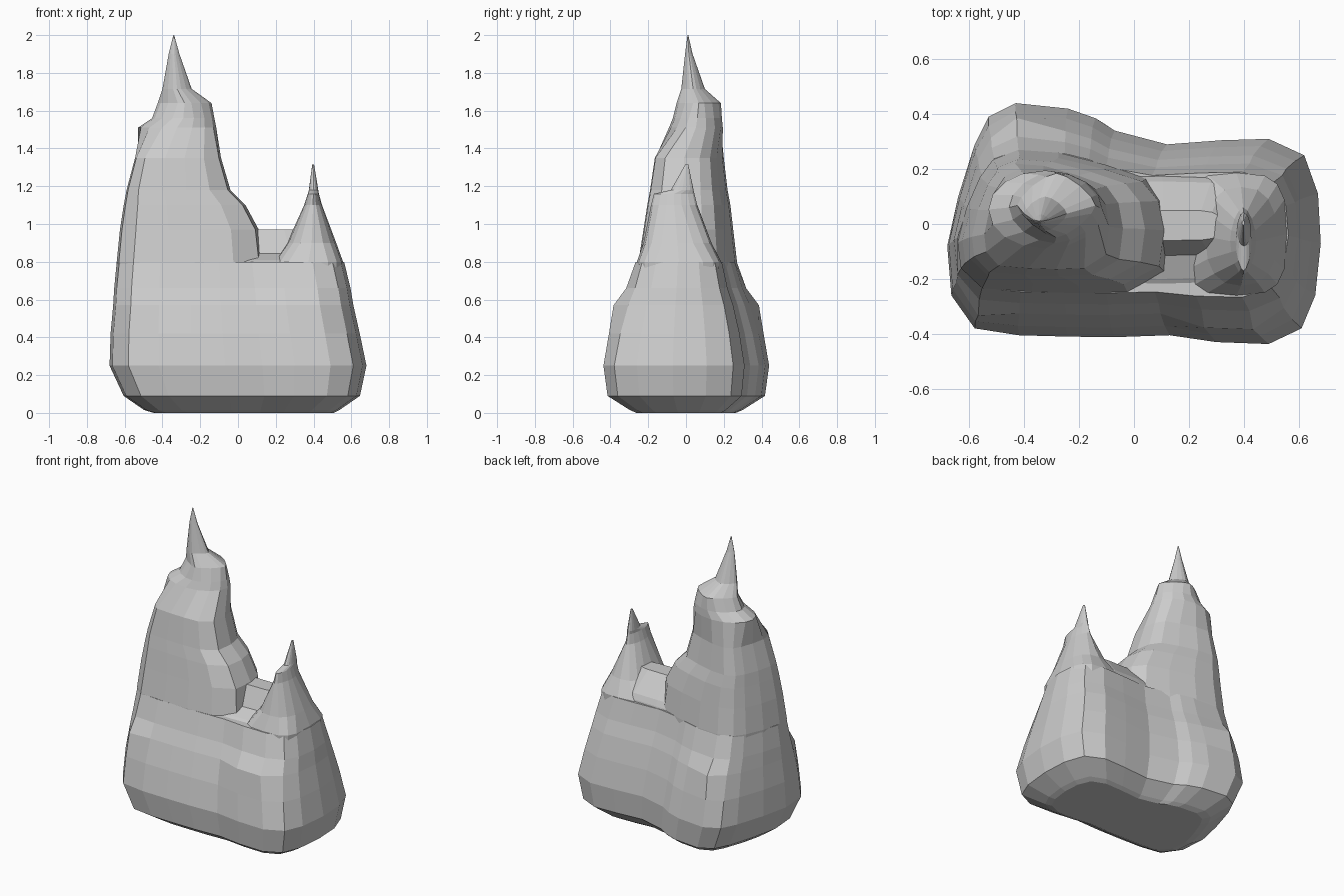
import bpy, bmesh
from math import cos, sin, pi

SIDES = 16

# Footprint of the rock at its widest level
OUTLINE = [(-0.58, -0.38), (-0.42, -0.405), (-0.24, -0.41), (-0.07, -0.412), (0.13, -0.405),
           (0.30, -0.43), (0.49, -0.437), (0.61, -0.38), (0.66, -0.26), (0.68, -0.07),
           (0.67, 0.11), (0.62, 0.25), (0.49, 0.31), (0.32, 0.305), (0.12, 0.29),
           (-0.07, 0.34), (-0.14, 0.385), (-0.24, 0.42), (-0.43, 0.44), (-0.53, 0.39),
           (-0.58, 0.29), (-0.64, 0.10), (-0.68, -0.08), (-0.665, -0.26)]
KNOBS = (0, 5, 6, 18)  # outline points that bulge out as small ledges

# Unit cross-section of the tower: flat front, tapered back
TOWER = [(1, -0.15), (0.94, 0.3), (0.78, 0.6), (0.4, 0.79), (-0.05, 0.96), (-0.43, 1),
         (-0.67, 0.86), (-0.79, 0.62), (-0.92, 0.18), (-1, -0.3), (-0.97, -0.65),
         (-0.77, -0.93), (-0.3, -0.98), (0.15, -1), (0.6, -0.98), (0.95, -0.7)]


def loft(name, rings):
    """Skin a stack of equal-length 3D rings and cap both ends."""
    bm = bmesh.new()
    loops = [[bm.verts.new(p) for p in ring] for ring in rings]
    for lo, hi in zip(loops, loops[1:]):
        for i in range(len(lo)):
            j = (i + 1) % len(lo)
            bm.faces.new((lo[i], lo[j], hi[j], hi[i]))
    bm.faces.new(loops[0][::-1])
    bm.faces.new(loops[-1])
    bmesh.ops.recalc_face_normals(bm, faces=bm.faces)
    me = bpy.data.meshes.new(name)
    bm.to_mesh(me)
    bm.free()
    ob = bpy.data.objects.new(name, me)
    bpy.context.collection.objects.link(ob)
    return ob


def spow(v, e):
    return (abs(v) ** e) * (1 if v >= 0 else -1)


def ring(z, x0, x1, y0, y1, n=0):
    """Ring filling a box: squareness n, or the tower section when n is 0."""
    angles = [2 * pi * i / SIDES for i in range(SIDES)]
    shape = [(spow(cos(a), 2 / n), spow(sin(a), 2 / n)) for a in angles] if n else TOWER
    return [((x0 + x1) / 2 + u * (x1 - x0) / 2, (y0 + y1) / 2 + v * (y1 - y0) / 2, z)
            for u, v in shape]


# Broad base: z, x scale, y scale, x shift, ledge bulge
base = loft("rock_formation", [
    [(x * sx + dx, y * sy * (k if i in KNOBS else 1), z) for i, (x, y) in enumerate(OUTLINE)]
    for z, sx, sy, dx, k in [(0.00, 0.70, 0.60, 0.03, 1), (0.015, 0.76, 0.68, 0.02, 1),
                             (0.09, 0.92, 0.95, 0.02, 1), (0.25, 1.0, 1.0, 0.0, 1),
                             (0.42, 0.97, 0.915, -0.015, 1.02), (0.57, 0.935, 0.805, -0.025, 1.09),
                             (0.66, 0.92, 0.71, -0.03, 1.02), (0.80, 0.885, 0.61, -0.04, 1)]])

# Tall left tower
tower = loft("tower", [ring(*r) for r in [
    (0.60, -0.63, 0.13, -0.25, 0.27),
    (0.80, -0.642, 0.13, -0.252, 0.27),
    (0.97, -0.625, 0.11, -0.225, 0.25),
    (1.10, -0.605, 0.04, -0.205, 0.235),
    (1.18, -0.59, -0.04, -0.19, 0.22),
    (1.35, -0.545, -0.09, -0.165, 0.20),
    (1.51, -0.53, -0.115, -0.09, 0.195, 2.0),
    (1.56, -0.455, -0.125, -0.07, 0.19, 1.8),
    (1.64, -0.425, -0.14, -0.05, 0.185, 1.4),
    (1.715, -0.40, -0.245, -0.025, 0.10, 1.5),
    (1.90, -0.367, -0.31, -0.005, 0.035, 1.5),
    (2.00, -0.342, -0.338, 0.008, 0.012, 2.0)]])

# Lower right peak with a thin ridge running forward
peak = loft("right_peak", [ring(*r) for r in [
    (0.60, 0.18, 0.55, -0.25, 0.18, 3.4),
    (0.80, 0.19, 0.556, -0.26, 0.186, 3.4),
    (0.90, 0.26, 0.52, -0.225, 0.135, 2.5),
    (1.10, 0.35, 0.445, -0.185, 0.06, 1.7),
    (1.16, 0.37, 0.428, -0.17, 0.045, 1.7),
    (1.18, 0.375, 0.425, -0.08, 0.04, 2.0),
    (1.315, 0.393, 0.403, -0.004, 0.012, 2.0)]])

# Saddle between the two
saddle = loft("saddle", [ring(*r) for r in [
    (0.62, -0.18, 0.36, -0.23, 0.17, 5.0),
    (0.79, -0.18, 0.37, -0.235, 0.177, 5.0),
    (0.81, -0.17, 0.37, -0.20, 0.172, 5.0),
    (0.845, -0.15, 0.36, -0.115, 0.155, 5.0),
    (0.97, -0.10, 0.31, -0.06, 0.05, 5.0)]])

# Fuse into a single flat-faced rock
for part in (tower, peak, saddle):
    mod = base.modifiers.new("fuse", "BOOLEAN")
    mod.operation = 'UNION'
    mod.solver = 'EXACT'
    mod.object = part
dg = bpy.context.evaluated_depsgraph_get()
fused = bpy.data.meshes.new_from_object(base.evaluated_get(dg))
base.modifiers.clear()
base.data = fused
for part in (tower, peak, saddle):
    bpy.data.objects.remove(part)
for p in base.data.polygons:
    p.use_smooth = False
